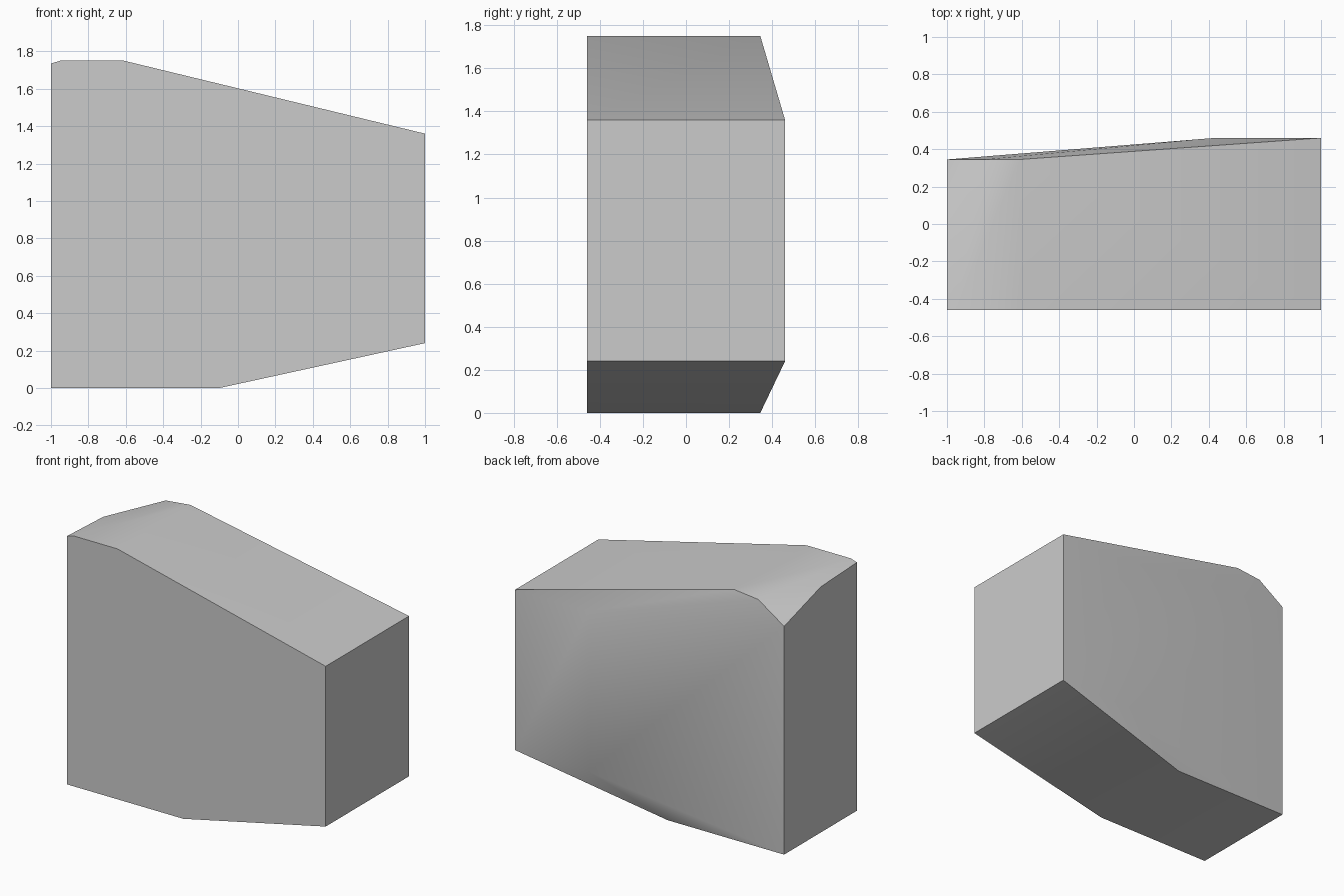
import bpy, bmesh, math

cube = bpy.data.objects.get("Cube")
if cube:
    bpy.data.objects.remove(cube, do_unlink=True)

FRONT, BACK, INSET = -0.46, 0.46, 0.345

grey = bpy.data.materials.new("plain grey")
grey.use_nodes = True
colour = (0.6, 0.6, 0.6, 1)
grey.diffuse_color = colour
grey.node_tree.nodes["Principled BSDF"].inputs["Base Color"].default_value = colour

# Flat front outline (x, z)
front = [(-1, 0), (-0.1, 0), (1, 0.24), (1, 1.36), (-0.61, 1.75), (-0.95, 1.75), (-1, 1.735)]
points = [(x, FRONT, z) for x, z in front]

# Narrower back outline, with the upper corner cut away
back = [(-1, 0), (-0.1, 0), (-0.61, 1.75), (-0.8, 1.73), (-1, 1.595)]
points += [(x, INSET, z) for x, z in back]
points.append((-1, -0.06, 1.717))

# Full-depth panel at the wide end
points += [(x, BACK, z) for x in (0.43, 1) for z in (0.24, 1.36)]

# Wrap the outlines into one convex block
bm = bmesh.new()
verts = [bm.verts.new(p) for p in points]
hull = bmesh.ops.convex_hull(bm, input=verts)
loose = [v for v in bm.verts if not v.link_faces]
bmesh.ops.delete(bm, geom=loose, context='VERTS')
bmesh.ops.dissolve_limit(bm, angle_limit=math.radians(0.5), verts=bm.verts[:], edges=bm.edges[:])
bmesh.ops.recalc_face_normals(bm, faces=bm.faces[:])
mesh = bpy.data.meshes.new("tapered_block")
bm.to_mesh(mesh)
bm.free()
mesh.materials.append(grey)

block = bpy.data.objects.new("tapered_block", mesh)
bpy.context.collection.objects.link(block)
bpy.ops.object.select_all(action='DESELECT')
block.select_set(True)
bpy.context.view_layer.objects.active = block
bpy.ops.object.shade_smooth_by_angle(angle=math.radians(40))
